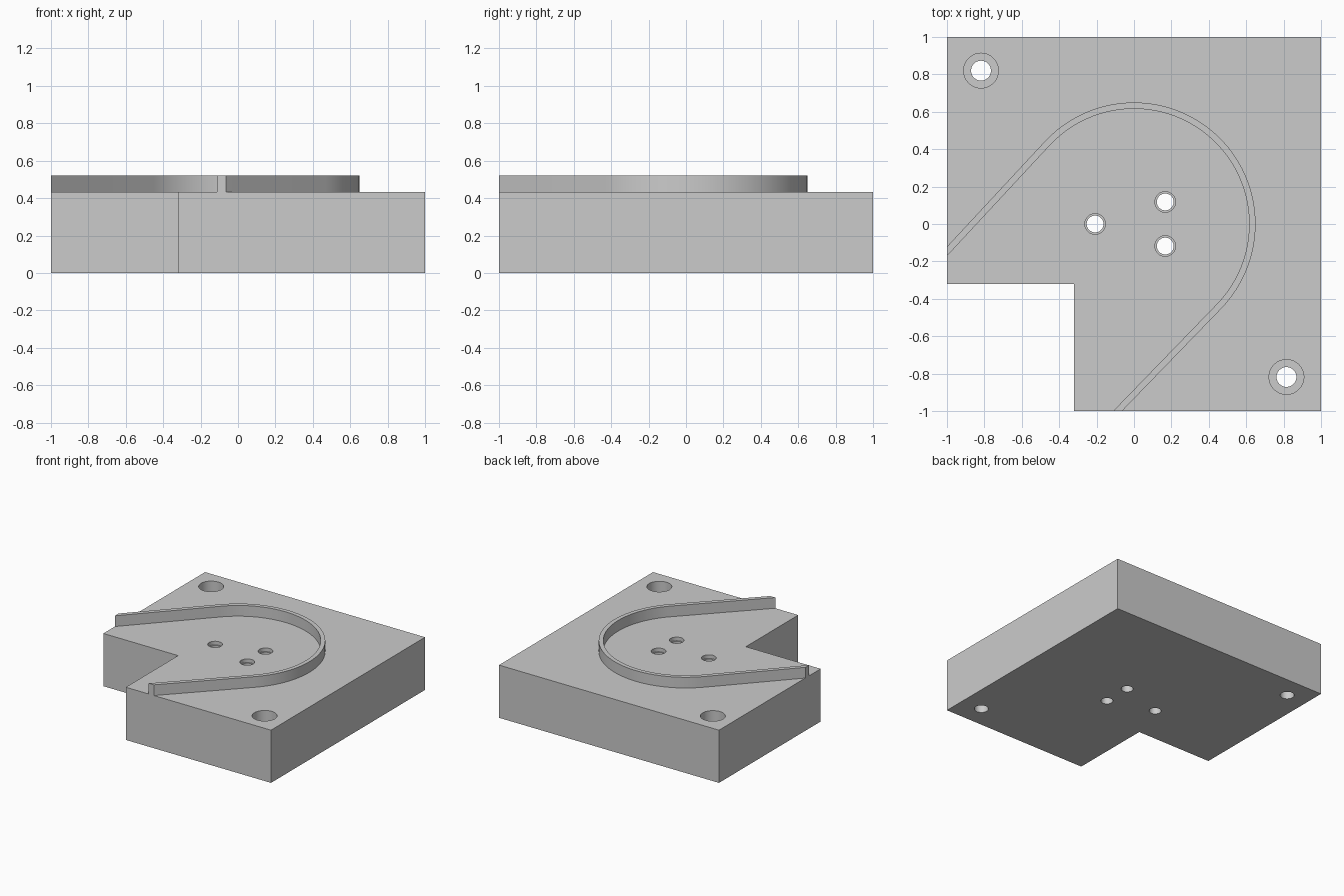
import bpy, bmesh
from math import sin, cos, radians

if "Cube" in bpy.data.objects:
    bpy.data.objects.remove(bpy.data.objects["Cube"])

BASE_TOP, WALL_TOP = 0.433, 0.521

grey = bpy.data.materials.new("plain grey")
grey.use_nodes = True
colour = (0.6, 0.6, 0.6, 1)
grey.diffuse_color = colour
grey.node_tree.nodes["Principled BSDF"].inputs["Base Color"].default_value = colour


def prism(name, outline, z0, z1):
    """Extrude a flat outline from z0 up to z1."""
    bm = bmesh.new()
    face = bm.faces.new([bm.verts.new((x, y, z0)) for x, y in outline])
    new = bmesh.ops.extrude_face_region(bm, geom=[face])["geom"]
    bmesh.ops.translate(bm, vec=(0, 0, z1 - z0),
                        verts=[v for v in new if isinstance(v, bmesh.types.BMVert)])
    bmesh.ops.recalc_face_normals(bm, faces=bm.faces)
    mesh = bpy.data.meshes.new(name)
    bm.to_mesh(mesh)
    bm.free()
    mesh.materials.append(grey)
    obj = bpy.data.objects.new(name, mesh)
    bpy.context.collection.objects.link(obj)
    return obj


def smooth(obj):
    bpy.ops.object.select_all(action="DESELECT")
    obj.select_set(True)
    bpy.context.view_layer.objects.active = obj
    bpy.ops.object.shade_smooth_by_angle(angle=radians(30))


def drill(block, x, y, radius, z0):
    """Cut a round hole from the top down to z0."""
    ring = [(x + radius * cos(radians(a)), y + radius * sin(radians(a)))
            for a in range(0, 360, 6)]
    cutter = prism("hole_cutter", ring, z0, 1)
    cut = block.modifiers.new("hole", "BOOLEAN")
    cut.operation, cut.solver, cut.object = "DIFFERENCE", "EXACT", cutter
    bpy.context.view_layer.objects.active = block
    bpy.ops.object.modifier_apply(modifier=cut.name)
    bpy.data.objects.remove(cutter)


# Square block with one corner notched out
n = -0.32
block = prism("base_block", [(n, -1), (1, -1), (1, 1), (-1, 1), (-1, n), (n, n)],
              0, BASE_TOP)

# Stepped mounting holes: counterbore, then the through hole
corner_holes = [(-0.818, 0.82), (0.815, -0.818)]
centre_holes = [(-0.208, 0), (0.167, 0.118), (0.167, -0.118)]
for places, wide, narrow, depth in ((corner_holes, 0.093, 0.053, 0.2),
                                    (centre_holes, 0.055, 0.045, 0.03)):
    for x, y in places:
        drill(block, x, y, wide, BASE_TOP - depth)
        drill(block, x, y, narrow, -0.1)
smooth(block)

# Raised wall: an arc with tangent arms running out to two block edges
START, END = radians(-44.1), radians(137.1)


def wall_line(r):
    arc = [START + (END - START) * i / 48 for i in range(49)]
    front_end = ((r + sin(START)) / cos(START), -1)
    side_end = (-1, (r + cos(END)) / sin(END))
    return [front_end] + [(r * cos(a), r * sin(a)) for a in arc] + [side_end]


wall = prism("curved_wall", wall_line(0.65) + wall_line(0.616)[::-1],
             BASE_TOP, WALL_TOP)
smooth(wall)
